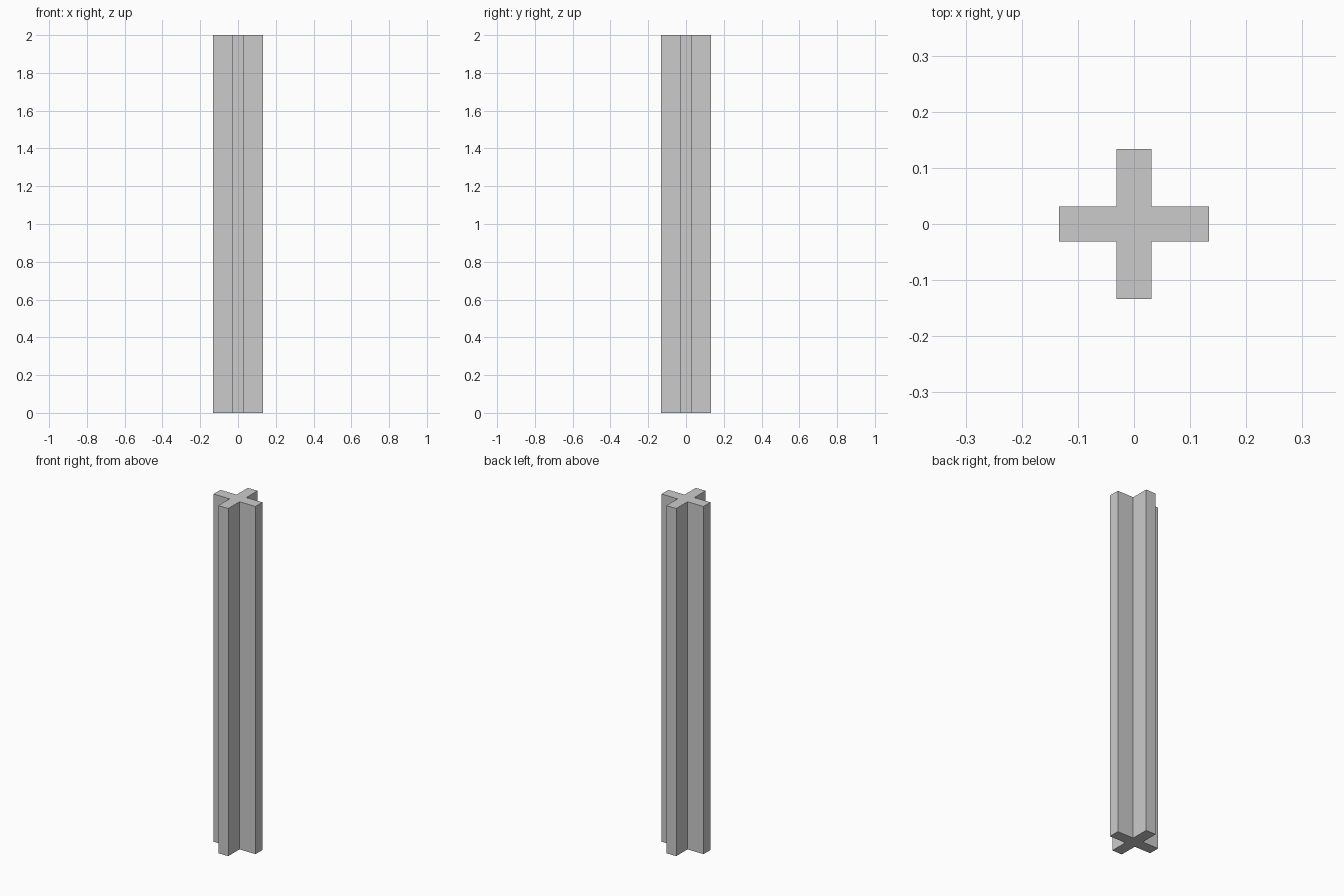
import bpy
import bmesh
from math import radians
from mathutils import Matrix, Vector

if "Cube" in bpy.data.objects:
    bpy.data.objects.remove(bpy.data.objects["Cube"])

ARM = 0.1335   # centre to arm tip
HALF = 0.0315  # half arm thickness
HEIGHT = 2.0

# Cross profile: one arm's three corners, turned four times
corners = [Vector((ARM, -HALF, 0)), Vector((ARM, HALF, 0)), Vector((HALF, HALF, 0))]
bm = bmesh.new()
outline = [bm.verts.new(Matrix.Rotation(radians(90 * i), 3, 'Z') @ c)
           for i in range(4) for c in corners]
base = bm.faces.new(outline)

# Extrude the profile into the post
top = bmesh.ops.extrude_face_region(bm, geom=[base], use_keep_orig=True)["geom"]
bmesh.ops.translate(bm, vec=(0, 0, HEIGHT),
                    verts=[g for g in top if isinstance(g, bmesh.types.BMVert)])
bmesh.ops.recalc_face_normals(bm, faces=bm.faces)

mesh = bpy.data.meshes.new("cross_post")
bm.to_mesh(mesh)
bm.free()
bpy.context.collection.objects.link(bpy.data.objects.new("cross_post", mesh))
